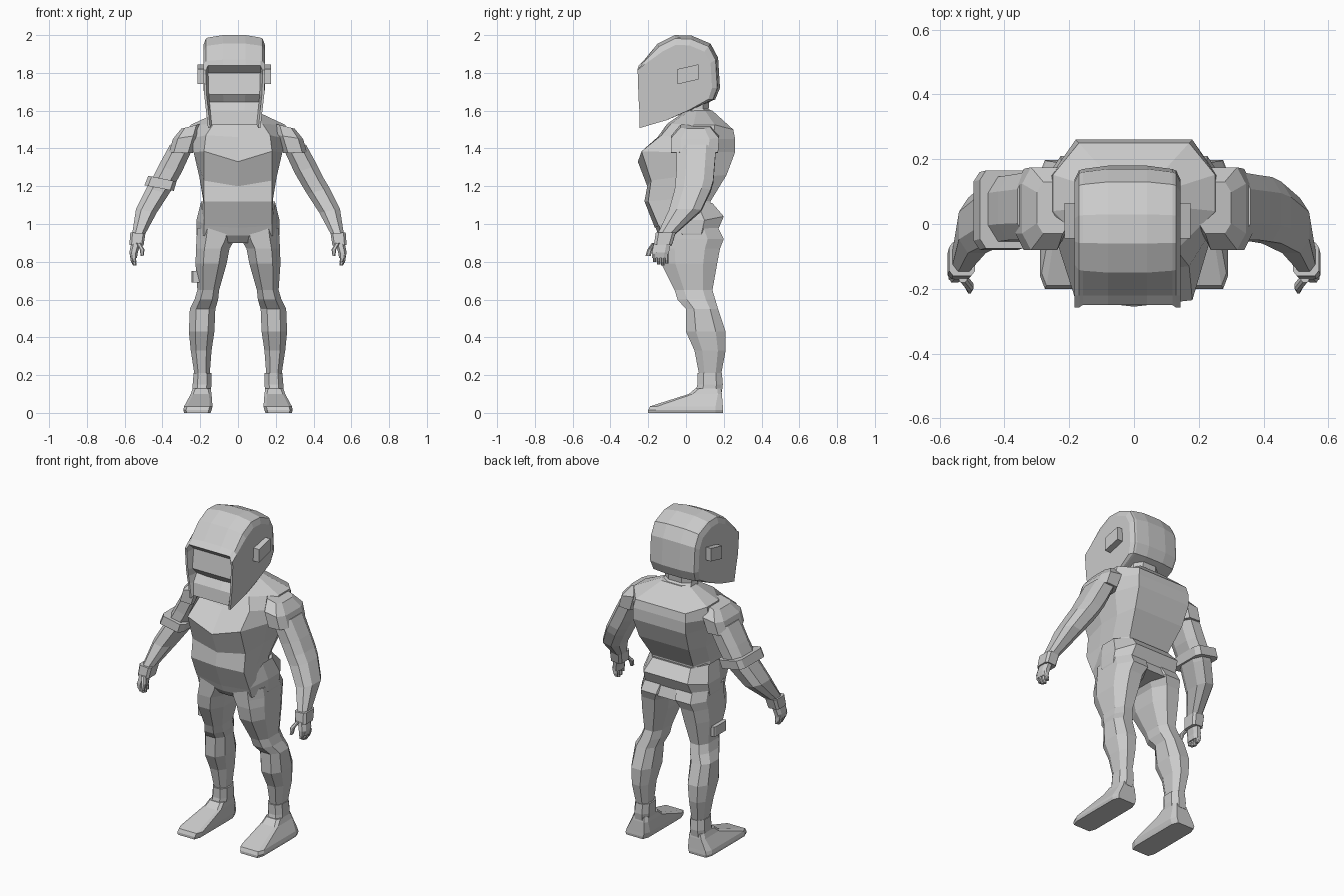
import bpy, bmesh

grey = bpy.data.materials.new("plain_grey")
grey.diffuse_color = (0.6, 0.6, 0.6, 1)


def loft(name, rings, closed=True):
    """Bridge equal-length rings of points and cap both ends."""
    bm = bmesh.new()
    vs = [[bm.verts.new(p) for p in r] for r in rings]
    n = len(vs[0])
    for a, b in zip(vs, vs[1:]):
        for i in range(n):
            j = (i + 1) % n
            bm.faces.new((a[i], a[j], b[j], b[i]))
    bm.faces.new(vs[0])
    bm.faces.new(vs[-1])
    bmesh.ops.recalc_face_normals(bm, faces=bm.faces)
    me = bpy.data.meshes.new(name)
    bm.to_mesh(me)
    bm.free()
    me.materials.append(grey)
    ob = bpy.data.objects.new(name, me)
    bpy.context.collection.objects.link(ob)
    return ob


def ring(s, x0, z0, x1, z1, y0, y1, c=0.25):
    """Chamfered rectangle: inner edge (x0,z0), outer edge (x1,z1), depth y0..y1."""
    uv = [(c, 0), (1 - c, 0), (1, c), (1, 1 - c), (1 - c, 1), (c, 1), (0, 1 - c), (0, c)]
    return [(s * (x0 + u * (x1 - x0)), y0 + v * (y1 - y0), z0 + u * (z1 - z0)) for u, v in uv]


def flat(s, z, x0, x1, y0, y1, c=0.25):
    return ring(s, x0, z, x1, z, y0, y1, c)


def body_ring(yf, zf, wf, zc, ws, zs, wb, yb, zb):
    """Body section: front centre and corner, side, back corner and centre."""
    d = yb - yf
    half = [(wf, yf + 0.02, zc), (ws, yf + 0.40 * d, zs), (ws, yf + 0.72 * d, zs), (wb, yb, zb)]
    return [(0, yf, zf)] + half + [(0, yb, zb)] + [(-x, y, z) for x, y, z in reversed(half)]


# Torso with a V-shaped chest edge
loft("torso", [body_ring(*r) for r in [
    (0.00, 1.60, 0.07, 1.60, 0.09, 1.60, 0.07, 0.14, 1.60),
    (-0.10, 1.53, 0.13, 1.53, 0.25, 1.525, 0.17, 0.25, 1.50),
    (-0.15, 1.46, 0.17, 1.47, 0.26, 1.45, 0.18, 0.26, 1.45),
    (-0.255, 1.33, 0.18, 1.385, 0.235, 1.38, 0.18, 0.26, 1.38),
    (-0.205, 1.20, 0.18, 1.23, 0.205, 1.25, 0.17, 0.215, 1.26),
    (-0.22, 1.12, 0.18, 1.12, 0.185, 1.13, 0.14, 0.13, 1.12),
    (-0.165, 0.98, 0.18, 0.99, 0.195, 1.00, 0.14, 0.13, 1.00)]])

# Pelvis with a waistband that rises at the sides
loft("pelvis", [body_ring(*r) for r in [
    (-0.16, 1.00, 0.18, 1.01, 0.195, 1.12, 0.13, 0.14, 1.11),
    (-0.165, 0.99, 0.18, 1.00, 0.22, 1.02, 0.15, 0.20, 1.04),
    (-0.145, 0.94, 0.18, 0.94, 0.22, 0.95, 0.16, 0.17, 0.97),
    (-0.11, 0.90, 0.15, 0.90, 0.21, 0.90, 0.15, 0.19, 0.91)]])

# Neck
loft("neck", [flat(1, z, x0, x1, y0, y1) for z, x0, x1, y0, y1 in [
    (1.54, -0.12, 0.10, 0.00, 0.20), (1.61, -0.10, 0.08, 0.00, 0.12),
    (1.72, -0.10, 0.08, -0.02, 0.13)]])

# Helmet: shell profile shared by all stations, face recessed between side cheeks
CX = -0.02
shell = [(-0.22, 1.87), (-0.15, 1.955), (-0.06, 2.0), (0.03, 1.997), (0.13, 1.955),
         (0.17, 1.88), (0.18, 1.72), (0.155, 1.66), (0.02, 1.60), (-0.12, 1.55)]
cheek = [(-0.245, 1.508), (-0.247, 1.60), (-0.25, 1.645), (-0.252, 1.685), (-0.255, 1.79), (-0.258, 1.815)]
face = [(-0.235, 1.525), (-0.225, 1.60), (-0.195, 1.645), (-0.225, 1.685), (-0.205, 1.80), (-0.25, 1.84)]


def station(x, front, k=1.0, narrow=0.0):
    pts = []
    for y, z in front + shell:
        low = max(0, 1.72 - z) * narrow
        pts.append((CX + x * (1 - low), -0.03 + (y + 0.03) * (k if y > -0.2 else 1),
                    1.74 + (z - 1.74) * (k if z > 1.84 else 1)))
    return pts


stations = [(0.163, cheek, 0.80), (0.150, cheek, 0.93), (0.138, face, 0.95), (0.06, face, 1.0)]
loft("helmet", [station(x, f, k, 0.7) for x, f, k in stations]
     + [station(-x, f, k, 0.7) for x, f, k in reversed(stations)])

# Ear pieces, sloping up toward the back
for s, side in ((1, "right"), (-1, "left")):
    quad = [(-0.045, 1.74), (0.065, 1.765), (0.065, 1.845), (-0.045, 1.82)]
    loft(side + "_ear_piece", [[(CX + s * x, y, z) for y, z in quad] for x in (0.13, 0.195)])

for s, side in ((1, "right"), (-1, "left")):
    # Shoulder cap
    loft(side + "_shoulder", [ring(s, *r, 0.2) for r in [
        (0.20, 1.53, 0.30, 1.505, -0.03, 0.13),
        (0.21, 1.47, 0.345, 1.45, -0.08, 0.175),
        (0.24, 1.375, 0.365, 1.38, -0.08, 0.17)]])
    # Arm from shoulder to wrist
    loft(side + "_arm", [ring(s, *r) for r in [
        (0.24, 1.40, 0.36, 1.42, -0.05, 0.16),
        (0.30, 1.27, 0.42, 1.31, -0.05, 0.15),
        (0.335, 1.21, 0.455, 1.24, -0.055, 0.145),
        (0.365, 1.16, 0.485, 1.19, -0.06, 0.13),
        (0.43, 1.06, 0.54, 1.08, -0.09, 0.08),
        (0.495, 0.94, 0.56, 0.95, -0.15, -0.06)]])
    loft(side + "_wrist_band", [ring(s, *r, 0.15) for r in [
        (0.49, 0.95, 0.57, 0.955, -0.16, -0.055),
        (0.50, 0.885, 0.575, 0.89, -0.17, -0.075)]])
    # Palm, fingers and thumb
    loft(side + "_palm", [ring(s, *r) for r in [
        (0.515, 0.90, 0.565, 0.90, -0.17, -0.08),
        (0.53, 0.85, 0.575, 0.85, -0.18, -0.09),
        (0.535, 0.82, 0.57, 0.82, -0.18, -0.095)]])
    for i in range(4):
        y, tip = -0.175 + i * 0.021, (0.80, 0.785, 0.78, 0.79)[i]
        loft(f"{side}_finger_{i + 1}", [flat(s, z, x0, x1, y, y + 0.019) for z, x0, x1 in [
            (0.84, 0.543, 0.573), (tip + 0.02, 0.540, 0.567), (tip, 0.538, 0.555)]])
    loft(side + "_thumb", [flat(s, z, x0, x1, y, y + 0.028) for z, x0, x1, y in [
        (0.90, 0.515, 0.54, -0.18), (0.865, 0.495, 0.52, -0.205), (0.83, 0.50, 0.515, -0.215)]])
    # Leg from hip to ankle
    loft(side + "_leg", [flat(s, *r) for r in [
        (0.98, 0.00, 0.215, -0.14, 0.17),
        (0.92, 0.015, 0.22, -0.14, 0.20),
        (0.87, 0.045, 0.222, -0.14, 0.18),
        (0.79, 0.06, 0.225, -0.13, 0.165),
        (0.65, 0.10, 0.215, -0.06, 0.14),
        (0.60, 0.105, 0.23, -0.045, 0.155),
        (0.55, 0.12, 0.255, 0.00, 0.17),
        (0.43, 0.125, 0.26, 0.00, 0.21),
        (0.33, 0.14, 0.25, 0.045, 0.21),
        (0.20, 0.15, 0.23, 0.07, 0.185),
        (0.10, 0.15, 0.23, 0.07, 0.185)]])
    # Ankle cuff and wedge-shaped foot
    loft(side + "_ankle_cuff", [flat(s, *r) for r in [
        (0.21, 0.14, 0.235, 0.06, 0.19), (0.15, 0.14, 0.24, 0.06, 0.195),
        (0.11, 0.145, 0.24, 0.05, 0.19)]])
    loft(side + "_foot", [flat(s, *r) for r in [
        (0.13, 0.145, 0.24, 0.05, 0.185, 0.15), (0.10, 0.14, 0.25, 0.015, 0.19, 0.12),
        (0.035, 0.135, 0.285, -0.19, 0.195, 0.1), (0.015, 0.14, 0.29, -0.20, 0.197, 0.1),
        (0.0, 0.145, 0.285, -0.20, 0.195, 0.1)]])

# Elbow band and thigh pouch on the left side only
loft("left_elbow_band", [ring(-1, *r, 0.12) for r in [
    (0.325, 1.225, 0.475, 1.255, -0.075, 0.165), (0.34, 1.175, 0.495, 1.205, -0.08, 0.16)]])
loft("left_thigh_pouch", [flat(-1, z, 0.19, 0.245, -0.05, 0.07, 0.1) for z in (0.75, 0.69)])
